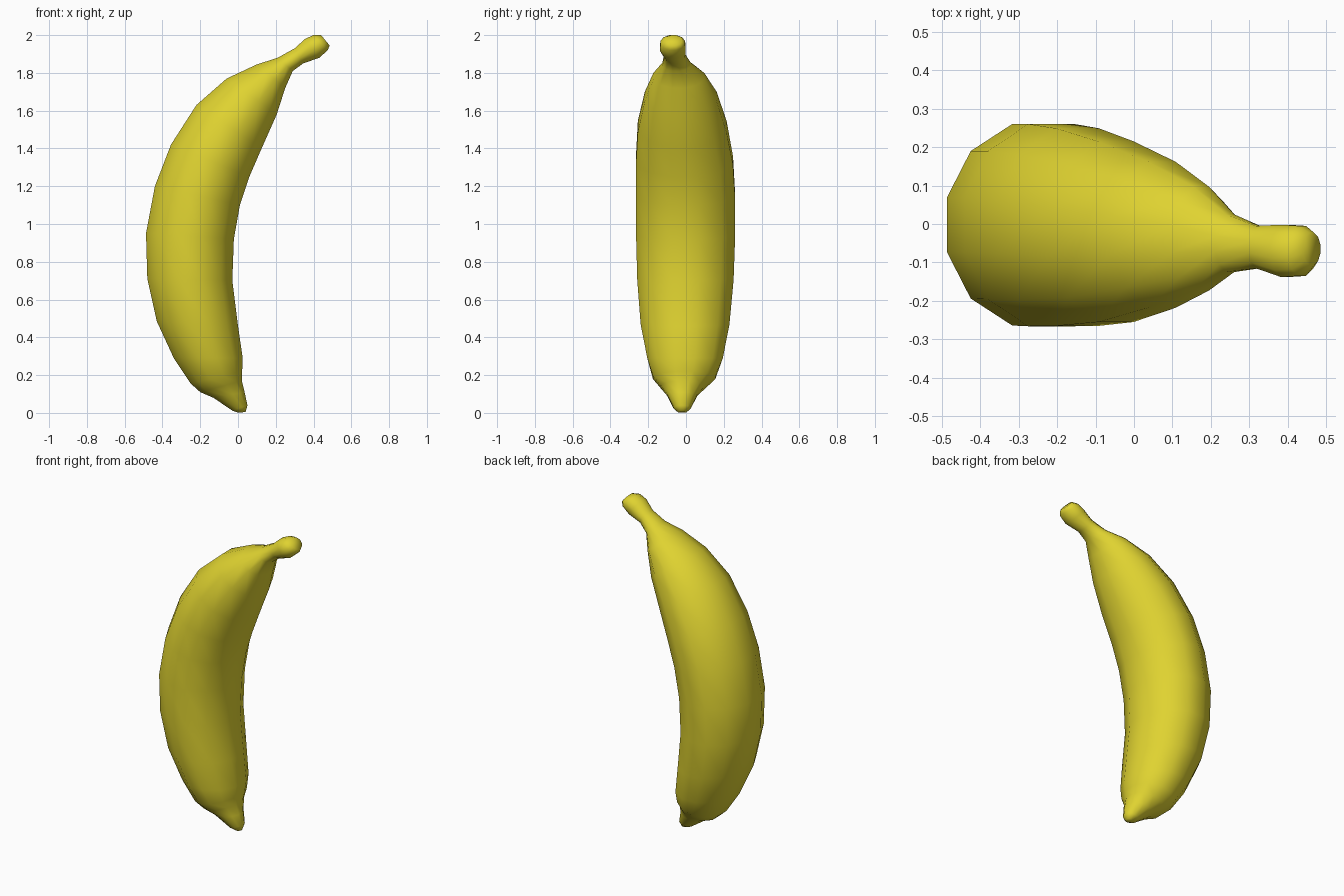
import bpy, bmesh, math
from mathutils import Vector

SIDES = 12
# rings: outer edge x,z / inner edge x,z / y centre, half width
RINGS = [
    (-0.00, 0.002, 0.04, 0.004, -0.020, 0.022),
    (-0.03, 0.012, 0.05, 0.04, -0.020, 0.045),
    (-0.13, 0.08, 0.035, 0.11, -0.020, 0.080),
    (-0.20, 0.11, 0.02, 0.17, -0.015, 0.120),
    (-0.25, 0.155, 0.022, 0.22, -0.010, 0.165),
    (-0.34, 0.29, 0.025, 0.29, -0.005, 0.200),
    (-0.43, 0.485, 0.00, 0.46, -0.005, 0.235),
    (-0.48, 0.71, -0.03, 0.70, -0.003, 0.255),
    (-0.487, 0.95, -0.022, 0.92, -0.002, 0.262),
    (-0.44, 1.20, 0.01, 1.10, -0.003, 0.263),
    (-0.355, 1.42, 0.06, 1.25, -0.008, 0.257),
    (-0.22, 1.63, 0.125, 1.40, -0.020, 0.235),
    (-0.06, 1.77, 0.205, 1.58, -0.028, 0.190),
    (0.10, 1.845, 0.25, 1.72, -0.038, 0.135),
    (0.21, 1.88, 0.29, 1.81, -0.050, 0.075),
    (0.30, 1.93, 0.345, 1.85, -0.060, 0.055),
    (0.355, 1.98, 0.43, 1.88, -0.070, 0.068),
    (0.40, 2.00, 0.475, 1.92, -0.070, 0.065),
    (0.44, 2.00, 0.485, 1.945, -0.065, 0.042),
]

# fruit: loft twelve-sided rings along the curved body, tip and stem
bm = bmesh.new()
grow = 1 / math.cos(math.pi / SIDES)
loops = []
for ox, oz, ix, iz, yc, hw in RINGS:
    outer, inner = Vector((ox, yc, oz)), Vector((ix, yc, iz))
    mid, arm = (outer + inner) / 2, (outer - inner) / 2 * grow
    side = Vector((0, hw * grow, 0))
    loops.append([bm.verts.new(mid + arm * math.cos(a) + side * math.sin(a))
                  for a in ((k + 0.5) * math.tau / SIDES for k in range(SIDES))])
for a, b in zip(loops, loops[1:]):
    for k in range(SIDES):
        n = (k + 1) % SIDES
        bm.faces.new((a[k], a[n], b[n], b[k]))
bm.faces.new(loops[0])
bm.faces.new(loops[-1])
bmesh.ops.recalc_face_normals(bm, faces=bm.faces[:])
for f in bm.faces:
    f.smooth = True

mesh = bpy.data.meshes.new("banana")
bm.to_mesh(mesh)
bm.free()
banana = bpy.data.objects.new("banana", mesh)
bpy.context.collection.objects.link(banana)

# yellow peel
peel = bpy.data.materials.new("yellow peel")
peel.diffuse_color = (0.74, 0.65, 0.03, 1)
mesh.materials.append(peel)
